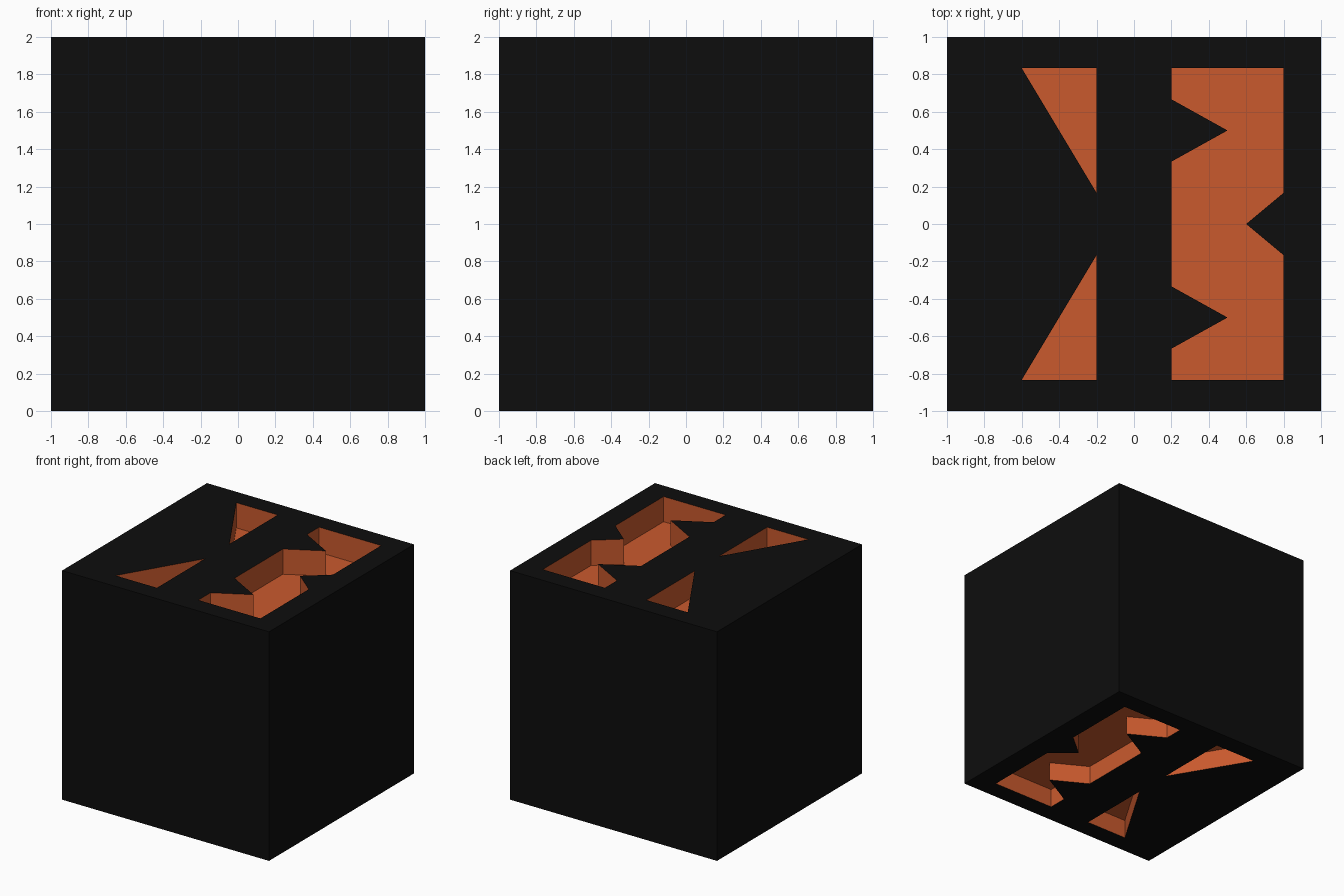
import bpy
import bmesh

cube = bpy.data.objects.get("Cube")
if cube:
    bpy.data.objects.remove(cube, do_unlink=True)


def make_material(name, color):
    mat = bpy.data.materials.new(name)
    mat.use_nodes = True
    mat.diffuse_color = color
    bsdf = next(n for n in mat.node_tree.nodes if n.type == "BSDF_PRINCIPLED")
    bsdf.inputs["Base Color"].default_value = color
    return mat


black = make_material("matte black", (0.004, 0.004, 0.004, 1))
orange = make_material("burnt orange", (0.59, 0.102, 0.027, 1))


def prism(name, outline, z0, z1, mats):
    """Extrude a flat outline from z0 up to z1."""
    bm = bmesh.new()
    base = bm.faces.new([bm.verts.new((x, y, z0)) for x, y in outline])
    top = bmesh.ops.extrude_face_region(bm, geom=[base])["geom"]
    verts = [g for g in top if isinstance(g, bmesh.types.BMVert)]
    bmesh.ops.translate(bm, verts=verts, vec=(0, 0, z1 - z0))
    bmesh.ops.recalc_face_normals(bm, faces=bm.faces[:])
    mesh = bpy.data.meshes.new(name)
    bm.to_mesh(mesh)
    bm.free()
    for mat in mats:
        mesh.materials.append(mat)
    obj = bpy.data.objects.new(name, mesh)
    bpy.context.collection.objects.link(obj)
    return obj


# Recess outlines, on a grid of sixths in y
s = 1 / 6
half = [(0.8, s), (0.8, 5 * s), (0.2, 5 * s), (0.2, 4 * s), (0.5, 3 * s), (0.2, 2 * s)]
notched_slot = [(0.6, 0)] + half + [(x, -y) for x, y in reversed(half)]
back_triangle = [(-0.6, 5 * s), (-0.2, s), (-0.2, 5 * s)]
front_triangle = [(x, -y) for x, y in back_triangle]

# Solid block
block = prism("block", [(-1, -1), (1, -1), (1, 1), (-1, 1)], 0, 2, [black, orange])

# Orange recesses sunk into the top and the bottom
recesses = {"notched_slot": notched_slot, "back_triangle": back_triangle,
            "front_triangle": front_triangle}
for side, z0, z1 in (("top", 1.78, 2.2), ("bottom", -0.2, 0.165)):
    for name, outline in recesses.items():
        cutter = prism(f"{side}_{name}_cutter", outline, z0, z1, [orange])
        cutter.hide_render = True
        cutter.hide_viewport = True
        cut = block.modifiers.new(f"{side} {name}", "BOOLEAN")
        cut.operation = "DIFFERENCE"
        cut.solver = "EXACT"
        cut.material_mode = "TRANSFER"
        cut.object = cutter
